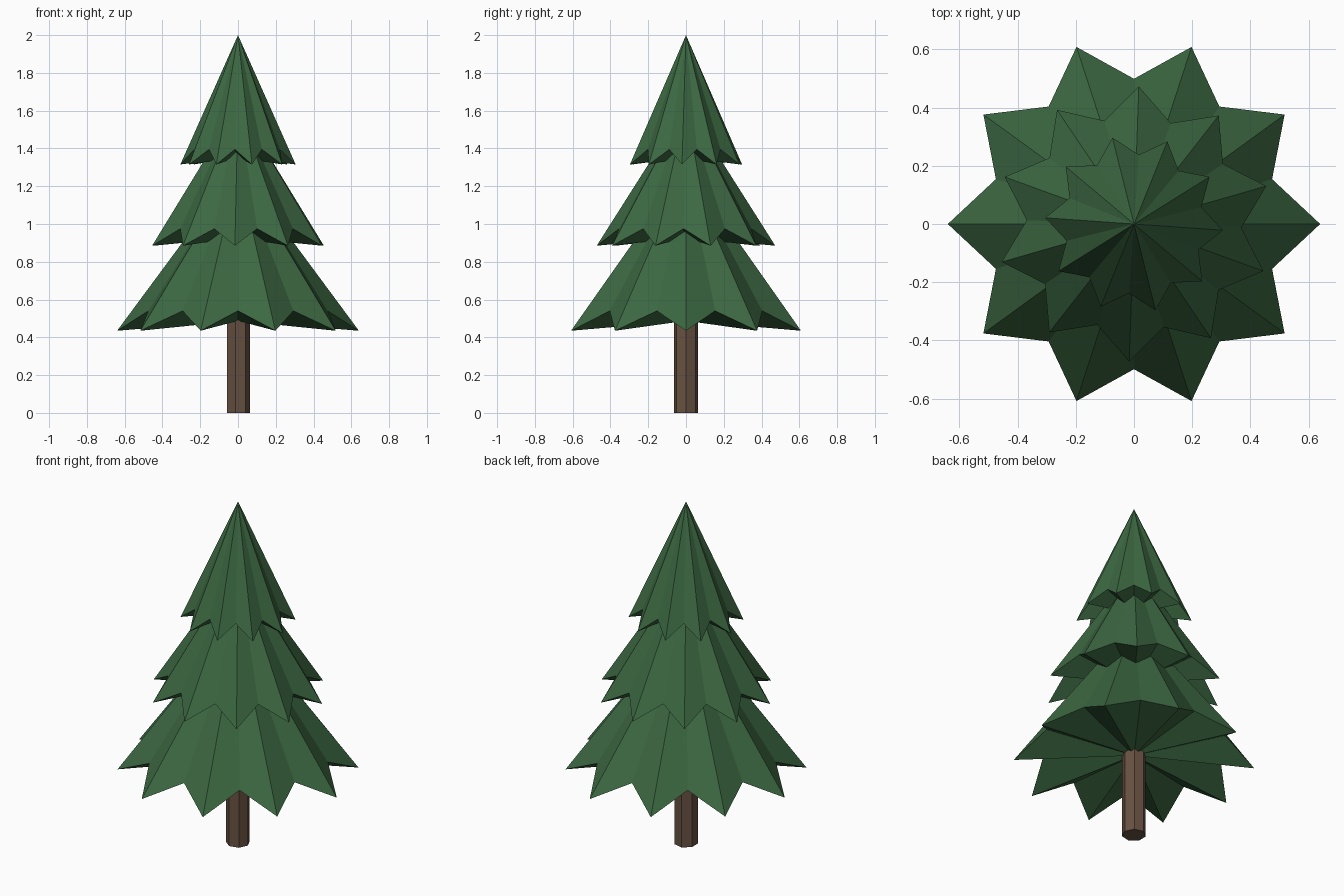
import bpy
import bmesh
from math import cos, sin, radians, pi

cube = bpy.data.objects.get("Cube")
if cube:
    bpy.data.objects.remove(cube, do_unlink=True)


def make_material(name, color):
    mat = bpy.data.materials.new(name)
    mat.use_nodes = True
    mat.diffuse_color = color
    mat.node_tree.nodes["Principled BSDF"].inputs["Base Color"].default_value = color
    return mat


def add_object(name, bm, mat):
    bmesh.ops.recalc_face_normals(bm, faces=bm.faces)
    mesh = bpy.data.meshes.new(name)
    bm.to_mesh(mesh)
    bm.free()
    mesh.materials.append(mat)
    obj = bpy.data.objects.new(name, mesh)
    bpy.context.collection.objects.link(obj)
    return obj


def add_tier(name, radius, tip_z, notch_z, apex_z, turn, mat, points=10):
    """Star-shaped cone: drooping tips, raised notches, closed underneath."""
    bm = bmesh.new()
    apex = bm.verts.new((0, 0, apex_z))
    hub = bm.verts.new((0, 0, (tip_z + notch_z) / 2))
    rim = []
    for i in range(points * 2):
        a = radians(turn) + i * pi / points
        r, z = (radius * 0.78, notch_z) if i % 2 else (radius, tip_z)
        rim.append(bm.verts.new((r * cos(a), r * sin(a), z)))
    for a, b in zip(rim, rim[1:] + rim[:1]):
        bm.faces.new((a, b, apex))
        bm.faces.new((b, a, hub))
    return add_object(name, bm, mat)


needles = make_material("needle green", (0.045, 0.138, 0.054, 1))
bark = make_material("bark brown", (0.138, 0.084, 0.054, 1))

# Foliage tiers, each turned a little further than the one below
add_tier("lower_branches", 0.64, 0.435, 0.54, 1.3, 0, needles)
add_tier("middle_branches", 0.473, 0.885, 0.975, 1.63, 16, needles)
add_tier("top_branches", 0.306, 1.315, 1.395, 2.0, 32, needles)

# Seven-sided trunk reaching up into the foliage
SIDES, TRUNK_R, TRUNK_TOP = 7, 0.064, 0.6
bm = bmesh.new()
ring = [bm.verts.new((TRUNK_R * cos(2 * pi * i / SIDES), TRUNK_R * sin(2 * pi * i / SIDES), 0))
        for i in range(SIDES)]
base = bm.faces.new(ring)
top = bmesh.ops.extrude_face_region(bm, geom=[base], use_keep_orig=True)
bmesh.ops.translate(bm, vec=(0, 0, TRUNK_TOP),
                    verts=[v for v in top["geom"] if isinstance(v, bmesh.types.BMVert)])
add_object("trunk", bm, bark)
